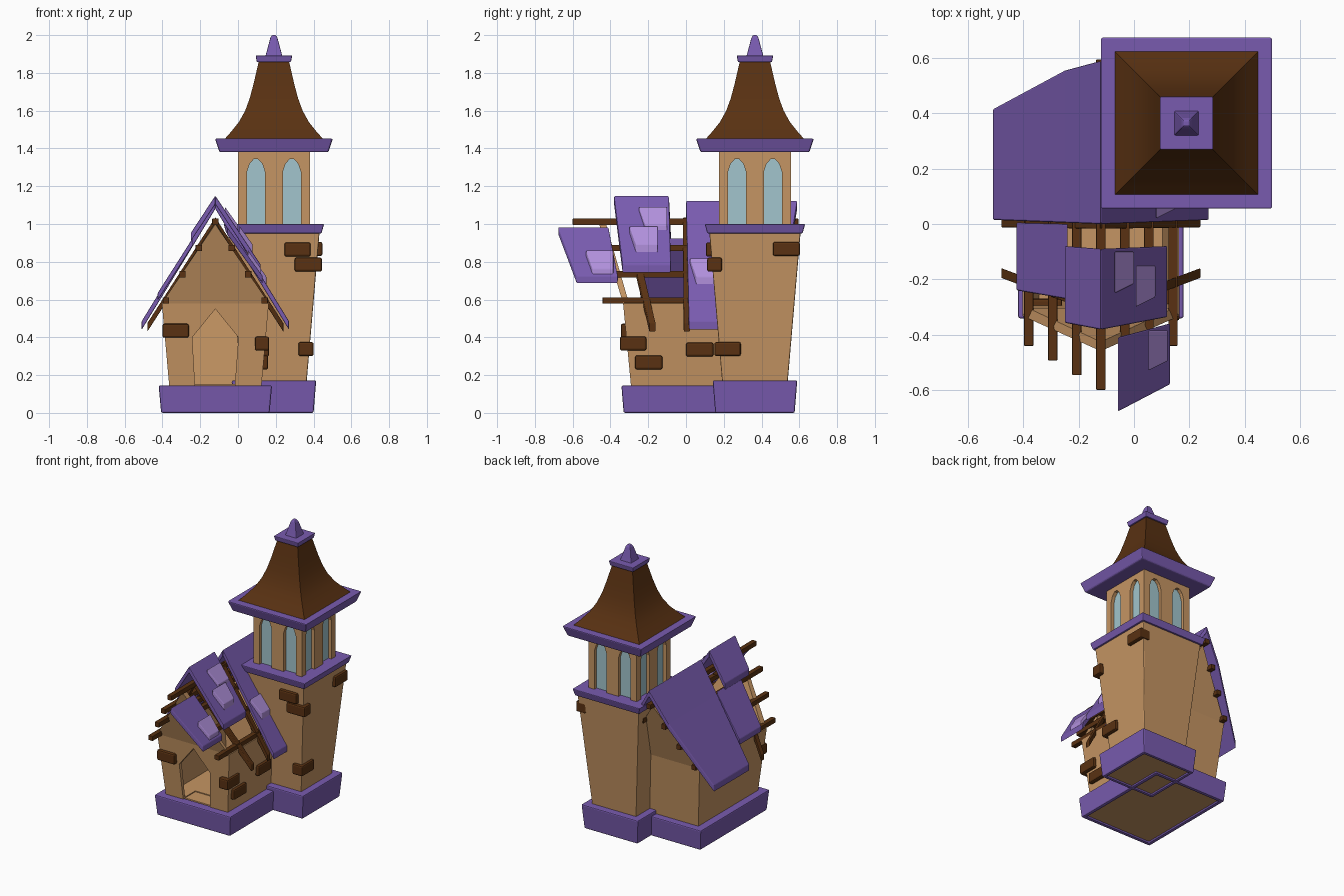
import bpy, bmesh

cube = bpy.data.objects.get("Cube")
if cube:
    bpy.data.objects.remove(cube)


def material(name, rgb):
    m = bpy.data.materials.new(name)
    m.use_nodes = True
    m.diffuse_color = (*rgb, 1)
    m.node_tree.nodes["Principled BSDF"].inputs["Base Color"].default_value = (*rgb, 1)
    return m


PURPLE = material("purple", (0.19, 0.105, 0.43))
LILAC = material("lilac", (0.44, 0.28, 0.72))
TAN = material("tan plaster", (0.56, 0.30, 0.125))
BROWN = material("dark wood", (0.10, 0.031, 0.006))
GLASS = material("pale glass", (0.36, 0.56, 0.61))

TOWER = (0.19, 0.365)
HOUSE = (-0.12, 0.045)


def build(name, verts, faces, mat, bevel=0.0):
    bm = bmesh.new()
    vs = [bm.verts.new(v) for v in verts]
    for f in faces:
        bm.faces.new([vs[i] for i in f])
    bmesh.ops.recalc_face_normals(bm, faces=bm.faces)
    mesh = bpy.data.meshes.new(name)
    bm.to_mesh(mesh)
    bm.free()
    mesh.materials.append(mat)
    ob = bpy.data.objects.new(name, mesh)
    bpy.context.collection.objects.link(ob)
    if bevel:
        mod = ob.modifiers.new("soft edges", "BEVEL")
        mod.width = bevel
        mod.segments = 2
    return ob


def loft(name, loops, mat, bevel=0.0, closed=False):
    """Skin equal-length loops; cap the ends, or join last to first."""
    n = len(loops[0])
    verts = [v for loop in loops for v in loop]
    faces = []
    for k in range(len(loops) if closed else len(loops) - 1):
        a, b = k * n, (k + 1) % len(loops) * n
        faces += [(a + i, a + (i + 1) % n, b + (i + 1) % n, b + i) for i in range(n)]
    if not closed:
        faces += [tuple(range(n)), tuple(range(len(verts) - n, len(verts)))]
    return build(name, verts, faces, mat, bevel)


def stack(name, centre, sections, mat, bevel=0.0, closed=False):
    """Rectangular sections given as (half x, half y, z)."""
    cx, cy = centre
    corners = ((-1, -1), (1, -1), (1, 1), (-1, 1))
    return loft(name, [[(cx + sx * hx, cy + sy * hy, z) for sx, sy in corners]
                       for hx, hy, z in sections], mat, bevel, closed)


def square(name, sections, mat, bevel=0.0, closed=False):
    return stack(name, TOWER, [(h, h, z) for h, z in sections], mat, bevel, closed)


def box(name, x, y, z, mat, bevel=0.0):
    half = ((x[1] - x[0]) / 2, (y[1] - y[0]) / 2)
    return stack(name, (sum(x) / 2, sum(y) / 2), [(*half, z[0]), (*half, z[1])], mat, bevel)


def slope_panel(name, side, rows, thick, mat, bevel=0.005):
    """Slab on a roof slope; rows are (distance from ridge, z, y front, y back)."""
    loops = []
    for d, z, y0, y1 in rows:
        x = HOUSE[0] + side * d
        loops.append([(x, y0, z), (x, y1, z), (x, y1, z - thick), (x, y0, z - thick)])
    return loft(name, loops, mat, bevel)


def cut(target, cutter):
    mod = target.modifiers.new("cut", "BOOLEAN")
    mod.operation = "DIFFERENCE"
    mod.solver = "EXACT"
    mod.object = cutter
    cutter.hide_render = True
    apply_all(target)
    bpy.data.objects.remove(cutter)


def apply_all(ob):
    bpy.ops.object.select_all(action="DESELECT")
    bpy.context.view_layer.objects.active = ob
    ob.select_set(True)
    for mod in list(ob.modifiers):
        bpy.ops.object.modifier_apply(modifier=mod.name)


def prism(name, profile, axis, centre, reach):
    """Extrude an upright (offset, z) profile along x or y."""
    def place(o, z, t):
        return (centre[0] + o, centre[1] + t, z) if axis == "y" else (centre[0] + t, centre[1] + o, z)
    return loft(name, [[place(o, z, t) for o, z in profile] for t in reach], TAN)


# Plinth rims and floors
stack("house_plinth", HOUSE, [(0.30, 0.387, 0.145), (0.287, 0.375, 0), (0.262, 0.35, 0),
                              (0.23, 0.32, 0.145)], PURPLE, 0.008, True)
stack("house_floor", HOUSE, [(0.268, 0.356, 0.012), (0.225, 0.315, 0.146)], TAN)
square("tower_plinth", [(0.224, 0.172), (0.21, 0), (0.188, 0), (0.165, 0.172)], PURPLE, 0.008, True)

# Flared tower shaft and its band
square("tower_walls", [(0.195, 0.012), (0.174, 0.17), (0.242, 0.96)], TAN, 0.006)
square("tower_band", [(0.252, 0.95), (0.266, 1.0)], PURPLE, 0.006)

# Lantern room with arched openings around a glass core
lantern = square("lantern_walls", [(0.19, 0.99), (0.19, 1.4)], TAN)
arch = [(-0.048, 0.9), (0.048, 0.9), (0.048, 1.275), (0.034, 1.318), (0.012, 1.343),
        (-0.012, 1.343), (-0.034, 1.318), (-0.048, 1.275)]
for axis in "xy":
    for shift in (-0.095, 0.095):
        c = (TOWER[0] + (shift if axis == "y" else 0), TOWER[1] + (shift if axis == "x" else 0))
        cut(lantern, prism("arch_cutter", arch, axis, c, (-0.4, 0.4)))
square("lantern_glass", [(0.166, 0.99), (0.166, 1.39)], GLASS)

# Tower roof
square("tower_cornice", [(0.288, 1.38), (0.312, 1.452)], PURPLE, 0.008)
square("tower_roof", [(0.265, 1.445), (0.225, 1.49), (0.185, 1.54), (0.152, 1.6), (0.128, 1.665),
                      (0.108, 1.74), (0.078, 1.87)], BROWN)
bpy.ops.object.select_all(action="DESELECT")
roof = bpy.data.objects["tower_roof"]
roof.select_set(True)
bpy.context.view_layer.objects.active = roof
bpy.ops.object.shade_smooth_by_angle()
square("roof_cap", [(0.09, 1.857), (0.097, 1.892)], PURPLE, 0.005)
square("finial", [(0.046, 1.885), (0.039, 1.91), (0.019, 1.985), (0.01, 2.0)], PURPLE, 0.004)

# House shell: front and back lean outwards, top left open under the roof
verts = []
for s in (-1, 1):
    for dx, dy, z in ((-0.243, 0.335, 0.13), (0.243, 0.335, 0.13), (0.283, 0.378, 0.58),
                      (0, 0.505, 1.0), (-0.283, 0.378, 0.58)):
        verts.append((HOUSE[0] + dx, HOUSE[1] + s * dy, z))
shell = build("house_walls", verts, [(0, 1, 2, 4), (2, 3, 4), (5, 6, 7, 9), (7, 8, 9),
                                     (0, 4, 9, 5), (1, 2, 7, 6), (0, 1, 6, 5)], TAN)
wall = shell.modifiers.new("thickness", "SOLIDIFY")
wall.thickness = 0.035
wall.offset = -1
apply_all(shell)
door = [(-0.105, 0.1), (0.1, 0.1), (0.122, 0.4), (0.0, 0.55), (-0.122, 0.4)]
cut(shell, prism("door_cutter", door, "y", HOUSE, (-0.6, -0.2)))

# Purlins along the house, shorter towards the eaves
for i in range(4):
    d, z = 0.087 * i, 1.012 - 0.139 * i
    for side in ((1,) if i == 0 else (-1, 1)):
        x = HOUSE[0] + side * d
        box("purlin", (x - 0.017, x + 0.017), (-0.6 + 0.053 * i, 0.595 - 0.045 * i),
            (z - 0.017, z + 0.017), BROWN, 0.003)

# Roof sheets and rafters on both slopes
for side in (-1, 1):
    slope_panel("rear_roof", side, [(0, 1.125, 0.0, 0.59), (0.13, 0.91, 0.005, 0.555),
                                    (0.39, 0.485, 0.015, 0.415)], 0.045, PURPLE)
    slope_panel("front_rafter", side, [(0, 1.035, -0.33, -0.295), (0.36, 0.475, -0.195, -0.16)],
                0.045, BROWN, 0.003)
    slope_panel("middle_rafter", side, [(0, 1.035, -0.017, 0.017), (0.36, 0.475, -0.012, 0.022)],
                0.045, BROWN, 0.003)
    low = 0.24 if side > 0 else 0.13
    slope_panel("ridge_roof", side, [(0, 1.15, -0.382, -0.09),
                                     (low, 1.15 - 1.52 * low, -0.382 + 0.19 * low, -0.08)], 0.045, PURPLE)
slope_panel("left_roof_patch", -1, [(0.12, 0.925, -0.272, 0.0), (0.305, 0.635, -0.24, 0.005)], 0.04, PURPLE)
slope_panel("loose_roof_patch", 1, [(0.062, 0.985, -0.678, -0.41), (0.25, 0.725, -0.58, -0.36)], 0.04, PURPLE)

# Lighter shingles on the right slope
for d, z, y0, y1 in ((0.05, 1.092, -0.25, -0.1), (0.127, 0.99, -0.3, -0.15),
                     (0.172, 0.862, -0.53, -0.385), (0.2, 0.82, 0.02, 0.16)):
    slope_panel("shingle", 1, [(d, z, y0, y1), (d + 0.07, z - 0.098, y0 + 0.035, y1)], 0.045, LILAC, 0.004)

# Corner stones: (x range, y range, height of centre)
stones = (
    ((-0.4, -0.26), (-0.345, -0.27), 0.435),
    ((0.09, 0.165), (-0.35, -0.21), 0.367),
    ((0.085, 0.16), (-0.27, -0.125), 0.267),
    ((0.09, 0.165), (0.0, 0.145), 0.335),
    ((0.32, 0.4), (0.15, 0.29), 0.338),
    ((0.3, 0.445), (0.112, 0.19), 0.785),
    ((0.245, 0.385), (0.105, 0.18), 0.865),
    ((0.37, 0.447), (0.46, 0.603), 0.868),
)
for x, y, z in stones:
    box("corner_stone", x, y, (z - 0.037, z + 0.037), BROWN, 0.01)
